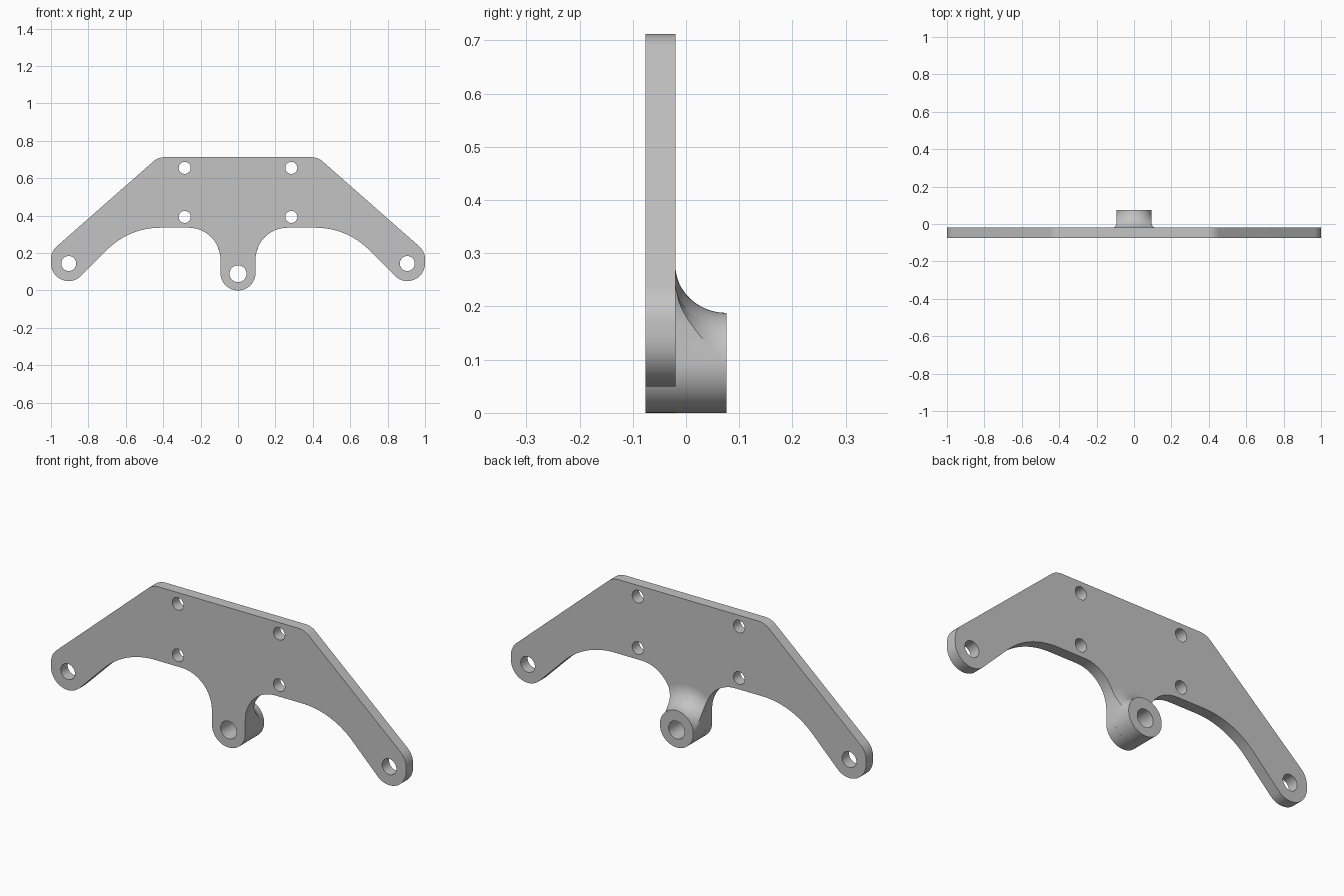
import bpy, bmesh, math
from mathutils import Vector

if "Cube" in bpy.data.objects:
    bpy.data.objects.remove(bpy.data.objects["Cube"], do_unlink=True)

FRONT, PLATE_BACK, BOSS_BACK = -0.076, -0.02, 0.076
BOSS_R = 0.094               # also the height of the boss axis
FLARE_R = 0.09
NECK_R = 0.17                # concave corner between neck and plate
NECK_TOP = 0.335
PIVOT_Z, PIVOT_R = 0.089, 0.045

grey = bpy.data.materials.new("light grey")
grey.use_nodes = True
grey.diffuse_color = (0.55, 0.55, 0.55, 1)
grey.node_tree.nodes["Principled BSDF"].inputs["Base Color"].default_value = (0.55, 0.55, 0.55, 1)


def make_object(name, bm):
    mesh = bpy.data.meshes.new(name)
    bm.to_mesh(mesh)
    bm.free()
    mesh.materials.append(grey)
    obj = bpy.data.objects.new(name, mesh)
    bpy.context.collection.objects.link(obj)
    bpy.ops.object.select_all(action='DESELECT')
    obj.select_set(True)
    bpy.context.view_layer.objects.active = obj
    return obj


def rounded(corners, steps=20):
    """Round every (x, z, radius) corner of a closed polygon."""
    path = []
    for i, (x, z, r) in enumerate(corners):
        p = Vector((x, z))
        a = (Vector(corners[i - 1][:2]) - p).normalized()
        b = (Vector(corners[(i + 1) % len(corners)][:2]) - p).normalized()
        half = a.angle(b) / 2
        centre = p + (a + b).normalized() * r / math.sin(half)
        start = (p + a * r / math.tan(half) - centre).normalized()
        end = (p + b * r / math.tan(half) - centre).normalized()
        path += [centre + start.slerp(end, k / steps) * r for k in range(steps + 1)]
    return path


def circle(x, z, r, count=48):
    angles = [math.tau * k / count for k in range(count)]
    return [Vector((x + r * math.sin(t), z + r * math.cos(t))) for t in angles]


# Plate: mirrored rounded outline with bolt and pivot holes
half_outline = [(0.427, 0.712, 0.09), (1.0, 0.208, 0.094), (1.0, -0.083, 0.094),
                (0.582, NECK_TOP, 0.4), (BOSS_R, NECK_TOP, NECK_R),
                (BOSS_R, 0, BOSS_R - 0.0005)]
loops = [rounded(half_outline + [(-x, z, r) for x, z, r in reversed(half_outline)]),
         circle(0, PIVOT_Z, PIVOT_R)]
for side in (-1, 1):
    loops += [circle(side * 0.905, 0.144, 0.04),
              circle(side * 0.285, 0.393, 0.032), circle(side * 0.285, 0.655, 0.032)]
bm = bmesh.new()
for loop in loops:
    verts = [bm.verts.new((p.x, (FRONT + PLATE_BACK) / 2, p.y)) for p in loop]
    for pair in zip(verts, verts[1:] + verts[:1]):
        bm.edges.new(pair)
bmesh.ops.triangle_fill(bm, use_beauty=True, edges=bm.edges[:], normal=(0, -1, 0))
bmesh.ops.recalc_face_normals(bm, faces=bm.faces[:])
plate = make_object("bracket_plate", bm)
solid = plate.modifiers.new("thickness", 'SOLIDIFY')
solid.thickness = PLATE_BACK - FRONT
solid.offset = 0
bpy.ops.object.modifier_apply(modifier=solid.name)
bpy.ops.object.shade_smooth_by_angle(angle=math.radians(30))


def neck_reach(angle):
    """Distance from the boss axis to the plate's edge in one direction."""
    u = Vector((abs(math.sin(angle)), math.cos(angle)))
    if u.y <= 0:
        return BOSS_R
    centre = Vector((BOSS_R + NECK_R, NECK_TOP - NECK_R - BOSS_R))
    if u.y * BOSS_R <= u.x * centre.y:
        return BOSS_R / u.x
    along = centre.dot(u)
    inside = along ** 2 - centre.length_squared + NECK_R ** 2
    return along - math.sqrt(inside) if inside > 0 else 1


# Rear boss: flared fillet trimmed by the neck sides, end face and bore
bm = bmesh.new()
columns = []
STEPS = 16
for bore in circle(0, PIVOT_Z, PIVOT_R, 96):
    angle = math.atan2(bore.x, bore.y - PIVOT_Z)
    reach = min(neck_reach(angle), BOSS_R + FLARE_R)
    trim = math.asin(max(0, min(1, 1 - (reach - BOSS_R) / FLARE_R)))
    section = [(reach, PLATE_BACK)]
    for k in range(STEPS + 1):
        t = trim + (math.pi / 2 - trim) * k / STEPS
        section.append((BOSS_R + FLARE_R * (1 - math.sin(t)),
                        PLATE_BACK + (BOSS_BACK - PLATE_BACK) * (1 - math.cos(t))))
    points = [(r * math.sin(angle), y, BOSS_R + r * math.cos(angle)) for r, y in section]
    points += [(bore.x, y, bore.y) for y in (BOSS_BACK, PLATE_BACK)]
    columns.append([bm.verts.new(p) for p in points])
for a, b in zip(columns, columns[1:] + columns[:1]):
    for i in range(len(a) - 1):
        bm.faces.new((a[i], b[i], b[i + 1], a[i + 1]))
bmesh.ops.remove_doubles(bm, verts=bm.verts[:], dist=0.0001)
make_object("rear_boss", bm)
bpy.ops.object.shade_smooth_by_angle(angle=math.radians(30))
